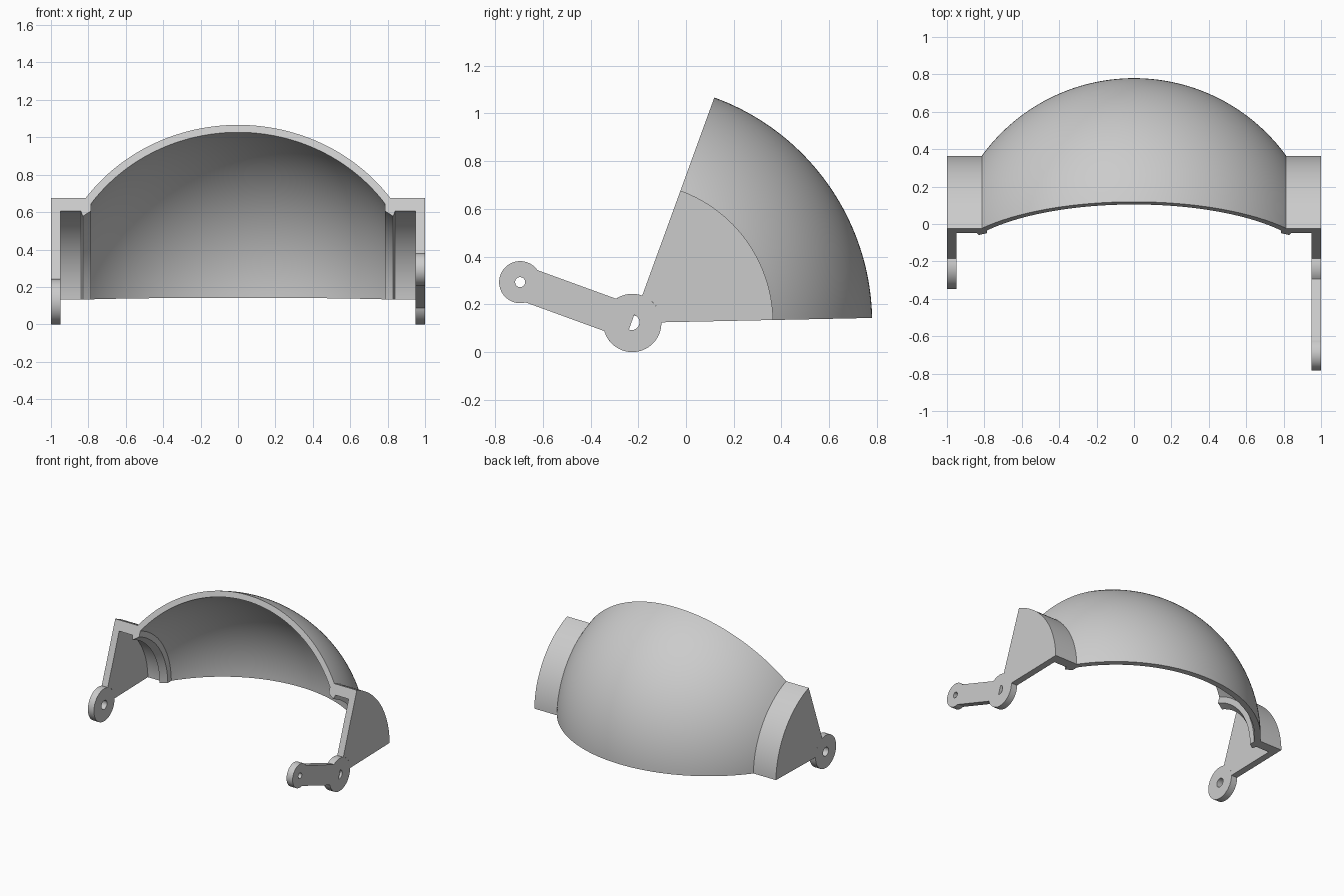
import bpy
import bmesh
from math import sin, cos, acos, asin, radians, degrees, sqrt, pi

cube = bpy.data.objects.get("Cube")
if cube:
    bpy.data.objects.remove(cube, do_unlink=True)

grey = bpy.data.materials.new("light_grey")
grey.use_nodes = True
COLOR = (0.6, 0.6, 0.6, 1)
grey.diffuse_color = COLOR
grey.node_tree.nodes["Principled BSDF"].inputs["Base Color"].default_value = COLOR

# Shared pivot axis and sizes
PY, PZ = -0.225, 0.122
OUTER, INNER, COLLAR, BORE = 1.005, 0.963, 0.59, 0.516
WALL_IN, HUB = 0.95, 0.122
START, END = radians(1.2), radians(70)


def finish(obj):
    obj.data.materials.clear()
    obj.data.materials.append(grey)
    bpy.ops.object.select_all(action="DESELECT")
    obj.select_set(True)
    bpy.context.view_layer.objects.active = obj
    bpy.ops.object.shade_smooth_by_angle(angle=radians(25))


def arc(cx, cy, r, a, b, n=48):
    return [(cx + r * cos(radians(a + (b - a) * i / n)),
             cy + r * sin(radians(a + (b - a) * i / n))) for i in range(n + 1)]


# Section through dome, collars and side walls as (x, radius)
x_out = sqrt(OUTER ** 2 - COLLAR ** 2)
x_in = 0.785
half = arc(0, 0, OUTER, 90, degrees(acos(x_out / OUTER)), 32)
half += [(1, COLLAR), (1, HUB), (WALL_IN, HUB), (WALL_IN, BORE),
         (0.84, BORE), (0.83, 0.485), (x_in, BORE)]
half += arc(0, 0, INNER, degrees(acos(x_in / INNER)), 90, 32)
profile = half + [(-x, r) for x, r in reversed(half[1:-1])]

# Dome shell: the section swept around the pivot axis
bm = bmesh.new()
STEPS = 40
rings = []
for i in range(STEPS + 1):
    a = START + (END - START) * i / STEPS
    rings.append([bm.verts.new((x, PY + r * cos(a), PZ + r * sin(a)))
                  for x, r in profile])
n = len(profile)
for p, q in zip(rings, rings[1:]):
    for j in range(n):
        k = (j + 1) % n
        bm.faces.new((p[j], p[k], q[k], q[j]))
bm.faces.new(rings[0])
bm.faces.new(rings[-1])
bmesh.ops.recalc_face_normals(bm, faces=bm.faces)
mesh = bpy.data.meshes.new("dome_shell")
bm.to_mesh(mesh)
bm.free()
shell = bpy.data.objects.new("dome_shell", mesh)
bpy.context.collection.objects.link(shell)
finish(shell)


def plate(name, side, loops):
    """Flat side plate with holes, drawn in (y, z) about the pivot."""
    cu = bpy.data.curves.new(name, "CURVE")
    cu.dimensions = "2D"
    cu.fill_mode = "BOTH"
    cu.extrude = (1 - WALL_IN) / 2
    for pts in loops:
        sp = cu.splines.new("POLY")
        sp.points.add(len(pts) - 1)
        for point, (u, v) in zip(sp.points, pts):
            point.co = (u, v, 0, 1)
        sp.use_cyclic_u = True
    obj = bpy.data.objects.new(name, cu)
    bpy.context.collection.objects.link(obj)
    obj.rotation_euler = (pi / 2, 0, pi / 2)
    obj.location = (side * (1 + WALL_IN) / 2, PY, PZ)
    bpy.ops.object.select_all(action="DESELECT")
    obj.select_set(True)
    bpy.context.view_layer.objects.active = obj
    bpy.ops.object.convert(target="MESH")
    # Weld the caps to the rim
    bm = bmesh.new()
    bm.from_mesh(obj.data)
    bmesh.ops.remove_doubles(bm, verts=bm.verts, dist=0.0001)
    bmesh.ops.recalc_face_normals(bm, faces=bm.faces)
    bm.to_mesh(obj.data)
    bm.free()
    finish(obj)


# Right hub: plain disc with a round hole
plate("right_hub", -1, [arc(0, 0, HUB, 0, 360)[:-1],
                        arc(0, 0, 0.033, 0, 360, 32)[:-1]])

# Left hub and lever: two discs joined by a bar, with a D-shaped hub hole
TILT, LENGTH, TIP, BAR = 160, 0.5, 0.088, 0.072
tx, tz = LENGTH * cos(radians(TILT)), LENGTH * sin(radians(TILT))
d_hub, d_tip = degrees(asin(BAR / HUB)), degrees(asin(BAR / TIP))
outline = arc(0, 0, HUB, TILT + d_hub - 360, TILT - d_hub)
outline += arc(tx, tz, TIP, TILT - 180 + d_tip, TILT + 180 - d_tip)
plate("left_hub_and_lever", 1, [outline,
                                arc(-0.003, 0.003, 0.033, -110, 70, 20),
                                arc(tx, tz, 0.021, 0, 360, 32)[:-1]])
